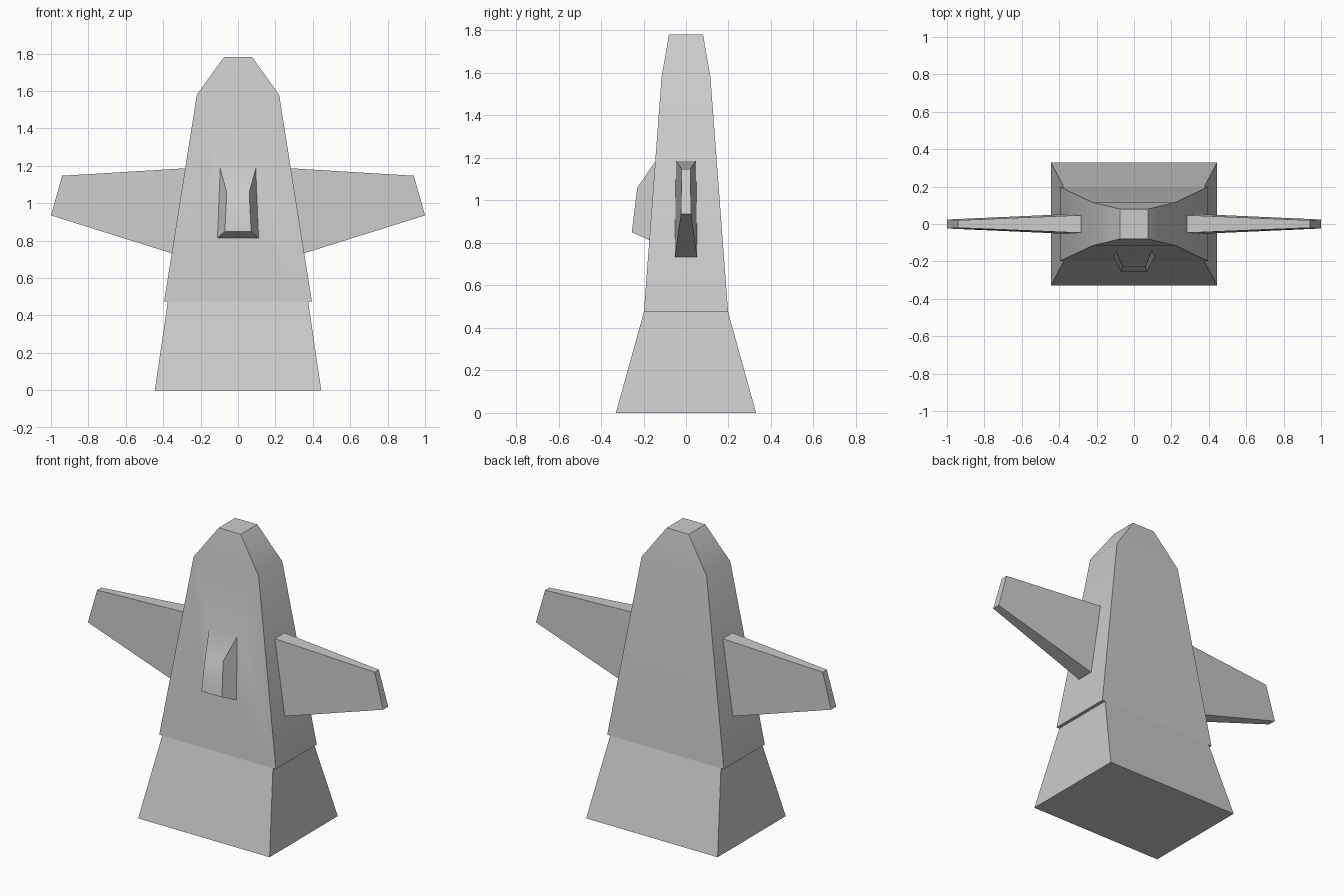
import bpy
import bmesh
from math import radians

cube = bpy.data.objects.get("Cube")
if cube:
    bpy.data.objects.remove(cube, do_unlink=True)

grey = bpy.data.materials.new("plain grey")
grey.use_nodes = True
colour = (0.6, 0.6, 0.6, 1)
grey.diffuse_color = colour
grey.node_tree.nodes["Principled BSDF"].inputs["Base Color"].default_value = colour


def rect(bm, hx, hy, z):
    """Rectangular ring, starting front right, counter-clockwise from above."""
    return [bm.verts.new((sx * hx, sy * hy, z))
            for sx, sy in ((-1, -1), (1, -1), (1, 1), (-1, 1))]


def bridge(bm, a, b):
    return [bm.faces.new((a[i], a[(i + 1) % 4], b[(i + 1) % 4], b[i])) for i in range(4)]


def loft(bm, rings):
    """Skin four-sided rings and cap both ends."""
    sides = [bridge(bm, a, b) for a, b in zip(rings, rings[1:])]
    bm.faces.new(rings[0][::-1])
    bm.faces.new(rings[-1])
    return sides


def finish(bm, name):
    bmesh.ops.recalc_face_normals(bm, faces=bm.faces)
    mesh = bpy.data.meshes.new(name)
    bm.to_mesh(mesh)
    bm.free()
    mesh.materials.append(grey)
    obj = bpy.data.objects.new(name, mesh)
    bpy.context.collection.objects.link(obj)
    bpy.ops.object.select_all(action="DESELECT")
    obj.select_set(True)
    bpy.context.view_layer.objects.active = obj
    bpy.ops.object.shade_smooth_by_angle(angle=radians(30))
    return obj


# Flared base block
bm = bmesh.new()
loft(bm, [rect(bm, 0.445, 0.33, 0), rect(bm, 0.375, 0.198, 0.475)])
finish(bm, "base")

# Tapered body with a raised canopy grown out of its front face
bm = bmesh.new()
lower, shoulder, tip = rect(bm, 0.395, 0.198, 0.475), rect(bm, 0.22, 0.115, 1.58), rect(bm, 0.075, 0.08, 1.782)
front = loft(bm, [lower, shoulder, tip])[0][0]
bm.faces.remove(front)
outer = [(0.11, -0.172, 0.813), (0.095, -0.144, 1.185)]
inner = [(0.07, -0.255, 0.85), (0.06, -0.23, 1.058)]


def panel(low, high):
    return [bm.verts.new((s * x, y, z))
            for s, (x, y, z) in ((-1, low), (1, low), (1, high), (-1, high))]


frame = [lower[0], lower[1], shoulder[1], shoulder[0]]
foot, crown = panel(*outer), panel(*inner)
bridge(bm, frame, foot)
bridge(bm, foot, crown)
bm.faces.new(crown)
finish(bm, "body")

# Tapered wings, mirrored across the body
profile = [(0.26, 0.703, 0.057), (1.0, 0.935, 0.024), (0.94, 1.147, 0.02), (0.26, 1.188, 0.048)]
for side, name in ((1, "left_wing"), (-1, "right_wing")):
    bm = bmesh.new()
    faces = [[bm.verts.new((side * x, s * hy, z)) for x, z, hy in profile] for s in (-1, 1)]
    loft(bm, faces)
    finish(bm, name)
